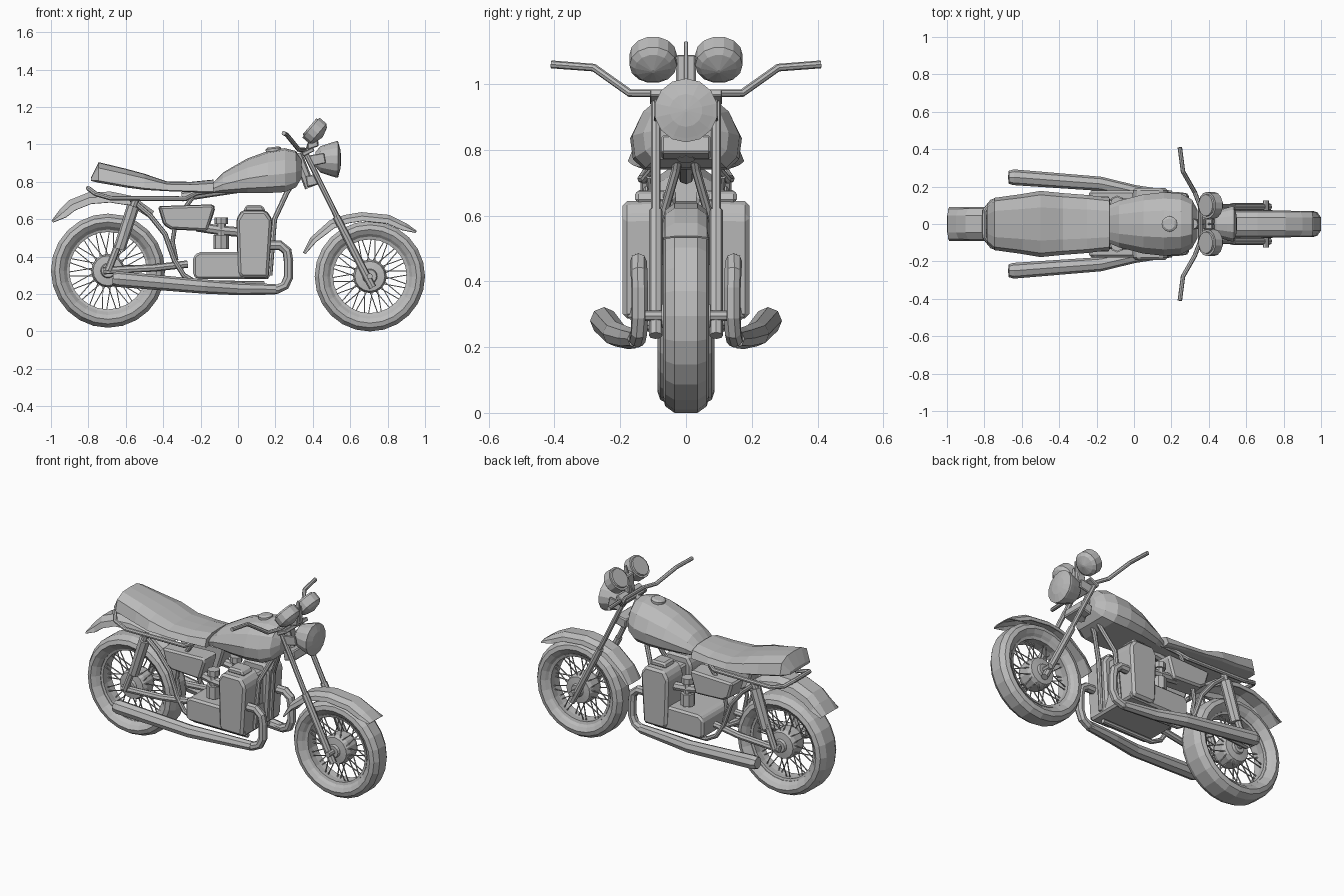
import bpy, bmesh
from math import sin, cos, pi, radians
from mathutils import Vector

if "Cube" in bpy.data.objects:
    bpy.data.objects.remove(bpy.data.objects["Cube"], do_unlink=True)

grey = bpy.data.materials.new("plain grey")
grey.use_nodes = True
grey.diffuse_color = (0.5, 0.5, 0.5, 1)
grey.node_tree.nodes["Principled BSDF"].inputs["Base Color"].default_value = (0.5, 0.5, 0.5, 1)


def finish(name, bm, mirror=False, bevel=0, solid=0):
    bmesh.ops.recalc_face_normals(bm, faces=bm.faces)
    mesh = bpy.data.meshes.new(name)
    bm.to_mesh(mesh)
    bm.free()
    mesh.materials.append(grey)
    ob = bpy.data.objects.new(name, mesh)
    bpy.context.collection.objects.link(ob)
    if bevel:
        mod = ob.modifiers.new("chamfer", 'BEVEL')
        mod.width, mod.segments, mod.limit_method = bevel, 1, 'ANGLE'
    if solid:
        mod = ob.modifiers.new("thickness", 'SOLIDIFY')
        mod.thickness, mod.offset = solid, 0
    if mirror:
        mod = ob.modifiers.new("mirror", 'MIRROR')
        mod.use_axis = (False, True, False)
        mod.use_mirror_merge = False
    return ob


def skin(bm, rings, loop=False, cap=True, closed=True):
    """Bridge successive rings of points with quads."""
    vs = [[bm.verts.new(p) for p in ring] for ring in rings]
    n = len(vs[0])
    pairs = list(zip(vs, vs[1:])) + ([(vs[-1], vs[0])] if loop else [])
    for a, b in pairs:
        for i in range(n if closed else n - 1):
            j = (i + 1) % n
            bm.faces.new((a[i], a[j], b[j], b[i]))
    if cap and not loop:
        bm.faces.new(vs[0])
        bm.faces.new(vs[-1])


def add_tube(bm, pts, radii, sides=8):
    pts = [Vector(p) for p in pts]
    if not isinstance(radii, (list, tuple)):
        radii = [radii] * len(pts)
    rings, u = [], None
    for i, p in enumerate(pts):
        a, b = pts[max(i - 1, 0)], pts[min(i + 1, len(pts) - 1)]
        d = (b - a).normalized()
        if u is None:
            u = d.orthogonal()
        u = (u - d * u.dot(d)).normalized()
        v = d.cross(u)
        rings.append([p + (u * cos(2 * pi * k / sides) + v * sin(2 * pi * k / sides)) * radii[i]
                      for k in range(sides)])
    skin(bm, rings)


def tube(name, pts, radii, sides=8, mirror=True):
    bm = bmesh.new()
    add_tube(bm, pts, radii, sides)
    return finish(name, bm, mirror)


def lathe(name, profile, centre, axis=(0, 1, 0), segs=24, loop=False, mirror=False):
    """Revolve (radius, offset) pairs about an axis."""
    w = Vector(axis).normalized()
    u = Vector((0, 0, 1)) if abs(w.z) < 0.01 else Vector((0, 1, 0))
    v = w.cross(u)
    c = Vector(centre)
    bm = bmesh.new()
    skin(bm, [[c + w * o + (u * cos(2 * pi * k / segs) + v * sin(2 * pi * k / segs)) * r
               for k in range(segs)] for r, o in profile], loop)
    return finish(name, bm, mirror)


def prism(name, outline, y0, y1, bevel=0.02, taper=1.0, mirror=True):
    """Side outline in x and z, extruded across y; the outer end may shrink."""
    cx = sum(p[0] for p in outline) / len(outline)
    cz = sum(p[1] for p in outline) / len(outline)
    bm = bmesh.new()
    skin(bm, [[(x, y0, z) for x, z in outline],
              [(cx + (x - cx) * taper, y1, cz + (z - cz) * taper) for x, z in outline]])
    return finish(name, bm, mirror, bevel)


def loft(name, sections, shape):
    """Sections are (x, bottom, top, half width); shape is half an outline in fractions."""
    bm = bmesh.new()
    full = shape + [(-y, h) for y, h in reversed(shape) if y > 0]
    skin(bm, [[(x, y * w, zb + h * (zt - zb)) for y, h in full] for x, zb, zt, w in sections])
    return finish(name, bm)


def fender(name, path, hub, w):
    """Arched strip following (x, z, drop) points around a wheel hub."""
    bm = bmesh.new()
    rings = []
    for x, z, drop in path:
        n = Vector((x - hub[0], 0, z - hub[1])).normalized()
        rings.append([Vector((x, f * w, z)) - n * drop * d for f, d in
                      ((-1, 1), (-.9, .45), (-.5, 0), (.5, 0), (.9, .45), (1, 1))])
    skin(bm, rings, cap=False, closed=False)
    return finish(name, bm, solid=0.006)


# wheels
FRONT, REAR = (0.705, 0.295), (-0.695, 0.325)
for label, (cx, cz), R, w in (("front", FRONT, 0.295, 0.07), ("rear", REAR, 0.305, 0.087)):
    c = (cx, 0, cz)
    half = [(R - .085, .55), (R - .068, .8), (R - .045, 1), (R - .02, .9), (R, .5)]
    lathe(label + "_tyre", [(r, -f * w) for r, f in half] + [(r, f * w) for r, f in reversed(half)],
          c, loop=True)
    ri = R - .098
    lathe(label + "_rim", [(ri + .016, -.045), (ri, -.04), (ri + .004, 0), (ri, .04), (ri + .016, .045)],
          c, loop=True)
    lathe(label + "_hub", [(.035, -.075), (.04, -.06), (.08, -.055), (.09, -.03), (.09, .03),
                           (.08, .055), (.04, .06), (.035, .075)], c, segs=16)
    lathe(label + "_axle", [(.016, -.125), (.016, .125)], c, segs=8)
    bm = bmesh.new()
    for k in range(36):
        a = 2 * pi * k / 36
        b = a + radians(12) * (1 if k % 2 else -1)
        side = .04 if k % 4 < 2 else -.04
        add_tube(bm, [(cx + .08 * cos(a), side, cz + .08 * sin(a)),
                      (cx + (ri + .003) * cos(b), side * .3, cz + (ri + .003) * sin(b))], .0035, 4)
    finish(label + "_spokes", bm)

# fenders
fender("front_fender", [(.35, .42, .012), (.39, .50, .035), (.49, .59, .045), (.57, .62, .045),
                        (.66, .635, .045), (.81, .62, .045), (.90, .575, .04), (.955, .535, .01)],
       FRONT, .068)
fender("rear_fender", [(-.995, .59, .01), (-.95, .65, .05), (-.9, .70, .06), (-.8, .74, .06),
                       (-.68, .745, .055), (-.56, .72, .05), (-.45, .64, .04)], REAR, .088)

# front fork and steering
tube("fork_upper_tubes", [(.355, .092, .965), (.54, .092, .59)], .015)
tube("fork_lower_legs", [(.525, .092, .615), (.69, .092, .29), (.72, .092, .235)], .021)
prism("upper_clamp", [(.34, .955), (.40, .985), (.41, .965), (.35, .935)], -.11, .11, .004, mirror=False)
prism("lower_clamp", [(.36, .83), (.43, .845), (.445, .79), (.37, .77)], -.075, .075, .006, mirror=False)
tube("steering_stem", [(.315, 0, .95), (.385, 0, .77)], .028, mirror=False)
prism("headlight_brackets", [(.375, .94), (.46, .955), (.47, .90), (.40, .885)], .085, .098, .004)
tube("handlebars", [(.245, .41, 1.06), (.262, .28, 1.05), (.325, .17, .972), (.355, .09, .972),
                    (.355, 0, .972)], .012)

# headlight and gauges
lathe("headlight", [(.04, -.115), (.07, -.09), (.09, -.03), (.097, -.005), (.097, .005), (.085, .008),
                    (.05, .018), (.005, .022)], (.53, 0, .92), (1, 0, 0), 14)
lathe("gauges", [(.005, -.01), (.058, -.01), (.06, 0), (.072, 0), (.072, .05), (.055, .066), (.006, .08)],
      (.39, .1, 1.09), (.76, 0, -.65), 14, mirror=True)
prism("gauge_bracket", [(.36, .97), (.41, 1.13), (.425, 1.12), (.43, .99)], -.006, .006, .002, mirror=False)
prism("gauge_mount", [(.37, .97), (.38, 1.08), (.42, 1.09), (.43, .99)], -.03, .03, .005, mirror=False)

# fuel tank, cap and seat
loft("fuel_tank", [(-.14, .74, .79, .10), (-.08, .74, .85, .125), (.05, .74, .925, .158),
                   (.16, .74, .965, .17), (.25, .745, .98, .163), (.31, .77, .965, .13),
                   (.34, .82, .92, .075)],
     [(0, 1), (.42, .95), (.8, .73), (1, .42), (.95, .14), (.75, 0), (0, 0)])
lathe("fuel_cap", [(.042, -.02), (.042, .008), (.03, .016)], (.19, 0, .97), (-.12, 0, 1), 12)
loft("seat", [(-.785, .805, .825, .10), (-.745, .795, .905, .14), (-.6, .77, .87, .16),
              (-.5, .757, .843, .177), (-.38, .75, .802, .165), (-.25, .745, .80, .155),
              (-.13, .74, .812, .14)],
     [(0, 1), (.5, .97), (.88, .72), (1, .1), (.9, 0), (0, 0)])

# engine
prism("crankcase", [(-.24, .30), (-.24, .40), (-.21, .425), (.15, .425), (.17, .28), (-.22, .28)],
      -.178, .178, .012, mirror=False)
prism("cylinder_blocks", [(0, .30), (-.01, .60), (.02, .65), (.15, .65), (.185, .60), (.165, .28), (.02, .28)],
      .035, .193, .018, .96)
prism("cylinder_bridge", [(.02, .40), (.02, .61), (.15, .61), (.15, .40)], -.04, .04, .01, mirror=False)
prism("cylinder_heads", [(.03, .64), (.04, .675), (.13, .675), (.15, .64)], .06, .155, .01)
for label, z, r, h in (("base", .44, .042, .075), ("neck", .515, .025, .06), ("cap", .575, .036, .035)):
    lathe("carburettor_" + label, [(r, 0), (r, h)], (-.09, .11, z), (0, 0, 1), 8, mirror=True)
tube("intakes", [(-.22, .10, .56), (-.09, .11, .54), (.02, .11, .53)], .026)
prism("side_panels", [(-.43, .67), (-.40, .57), (-.36, .545), (-.16, .535), (-.12, .66), (-.13, .68)],
      .03, .148, .015, .95)

# exhausts
tube("exhaust_pipes", [(.14, .145, .46), (.225, .145, .46), (.262, .143, .43), (.27, .141, .38),
                       (.27, .141, .29), (.25, .143, .245), (.21, .147, .226), (.10, .162, .226)], .026)
tube("silencers", [(.20, .15, .225), (0, .175, .228), (-.18, .215, .24), (-.645, .25, .28), (-.67, .25, .282)],
     [.028, .034, .038, .042, .034])

# frame
tube("seat_rails", [(-.80, 0, .765), (-.80, .07, .765), (-.76, .12, .735), (-.68, .135, .712),
                    (-.28, .125, .71), (-.22, .10, .74), (.20, .05, .80), (.33, .02, .88)], .013)
tube("rear_down_tubes", [(-.57, .115, .705), (-.47, .115, .62), (-.39, .115, .52), (-.34, .115, .38),
                         (-.29, .115, .30), (-.22, .11, .26), (.14, .10, .255)], .014)
tube("inner_braces", [(-.24, .11, .72), (-.33, .10, .60), (-.35, .10, .48), (-.33, .10, .38)], .012)
tube("front_down_tubes", [(.33, .012, .86), (.26, .03, .74), (.195, .07, .60), (.17, .08, .30)], .014)
tube("backbone", [(.33, 0, .88), (.1, 0, .78), (-.3, 0, .72)], .025, mirror=False)
tube("swing_arm", [(-.72, .108, .325), (-.45, .112, .34), (-.27, .10, .36)], .02)

# rear shock absorbers
tube("shock_covers", [(-.56, .118, .67), (-.635, .118, .44)], [.034, .032])
tube("shock_rods", [(-.545, .118, .71), (-.695, .118, .325)], .02)
